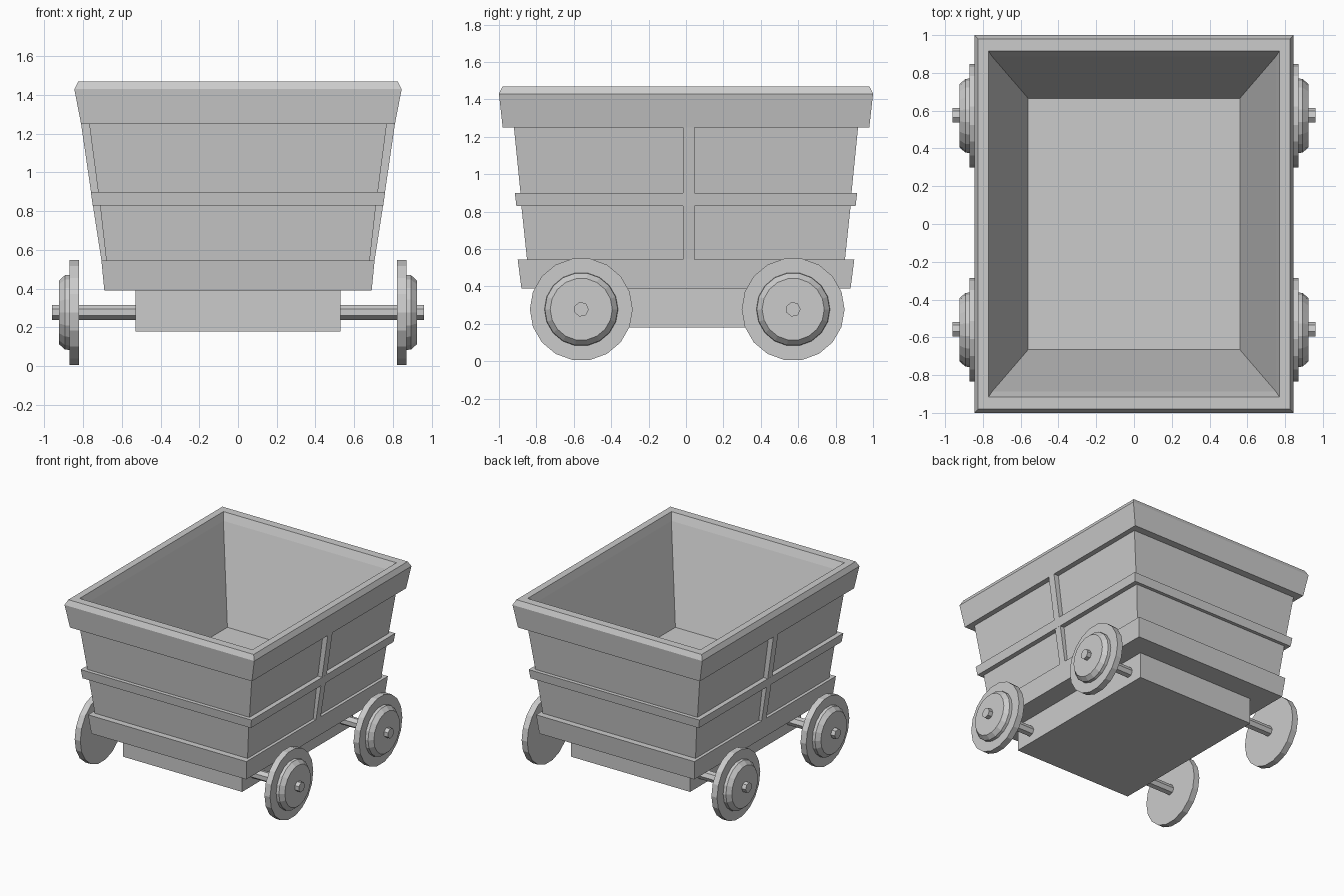
import bpy, bmesh
from math import cos, sin, tau

if "Cube" in bpy.data.objects:
    bpy.data.objects.remove(bpy.data.objects["Cube"])


def make(name, verts, faces):
    mesh = bpy.data.meshes.new(name)
    mesh.from_pydata(verts, [], faces)
    bm = bmesh.new()
    bm.from_mesh(mesh)
    bmesh.ops.recalc_face_normals(bm, faces=bm.faces)
    bm.to_mesh(mesh)
    bm.free()
    ob = bpy.data.objects.new(name, mesh)
    bpy.context.collection.objects.link(ob)
    return ob


def loft(name, rings):
    """Skin equal-length rings of points and cap both ends."""
    n = len(rings[0])
    verts = [p for r in rings for p in r]
    faces = [(a * n + i, a * n + (i + 1) % n, (a + 1) * n + (i + 1) % n, (a + 1) * n + i)
             for a in range(len(rings) - 1) for i in range(n)]
    faces += [tuple(range(n)), tuple(range(len(verts) - n, len(verts)))]
    return make(name, verts, faces)


def rect(hx, hy, z):
    return [(-hx, -hy, z), (hx, -hy, z), (hx, hy, z), (-hx, hy, z)]


def circle(x, r, y, z, n):
    return [(x, y + r * cos(tau * i / n), z + r * sin(tau * i / n)) for i in range(n)]


# Tub: bands and recessed panels outside, rim, then tapered inside to the floor
tub_profile = [
    (0.69, 0.88, 0.39), (0.705, 0.90, 0.545),    # bottom band
    (0.68, 0.85, 0.545), (0.712, 0.88, 0.83),    # lower panels
    (0.75, 0.907, 0.83), (0.76, 0.915, 0.90),    # middle band
    (0.722, 0.885, 0.90), (0.768, 0.92, 1.25),   # upper panels
    (0.81, 0.98, 1.25), (0.845, 1.0, 1.43),      # top band
    (0.825, 0.98, 1.47), (0.77, 0.915, 1.47),    # rim
    (0.752, 0.888, 1.41), (0.56, 0.665, 0.69),   # inner walls and floor
]
loft("tub", [rect(*p) for p in tub_profile])

# Undercarriage block
loft("chassis", [rect(0.53, 0.705, 0.18), rect(0.53, 0.705, 0.39)])

# Upright side battens between the bands
for side, label in ((-1, "left"), (1, "right")):
    for part, z0, x0, z1, x1 in (("lower", 0.545, 0.705, 0.83, 0.749),
                                 ("upper", 0.90, 0.759, 1.25, 0.81)):
        rings = [[(side * (x - d), y, z) for d, y in
                  ((0.06, -0.015), (0, -0.015), (0, 0.045), (0.06, 0.045))]
                 for x, z in ((x0, z0), (x1, z1))]
        loft(f"{label}_{part}_batten", rings)

# Axles and flanged wheels
AXLE_Z = 0.278
for y, end in ((-0.56, "front"), (0.573, "back")):
    loft(f"{end}_axle", [circle(x, 0.04, y, AXLE_Z, 7) for x in (-0.96, 0.96)])
    for side, label in ((-1, "left"), (1, "right")):
        profile = [(0.82, 0.275), (0.87, 0.275), (0.87, 0.197),
                   (0.893, 0.195), (0.925, 0.166)]
        loft(f"{end}_{label}_wheel",
             [circle(side * x, r, y, AXLE_Z, 18) for x, r in profile])
